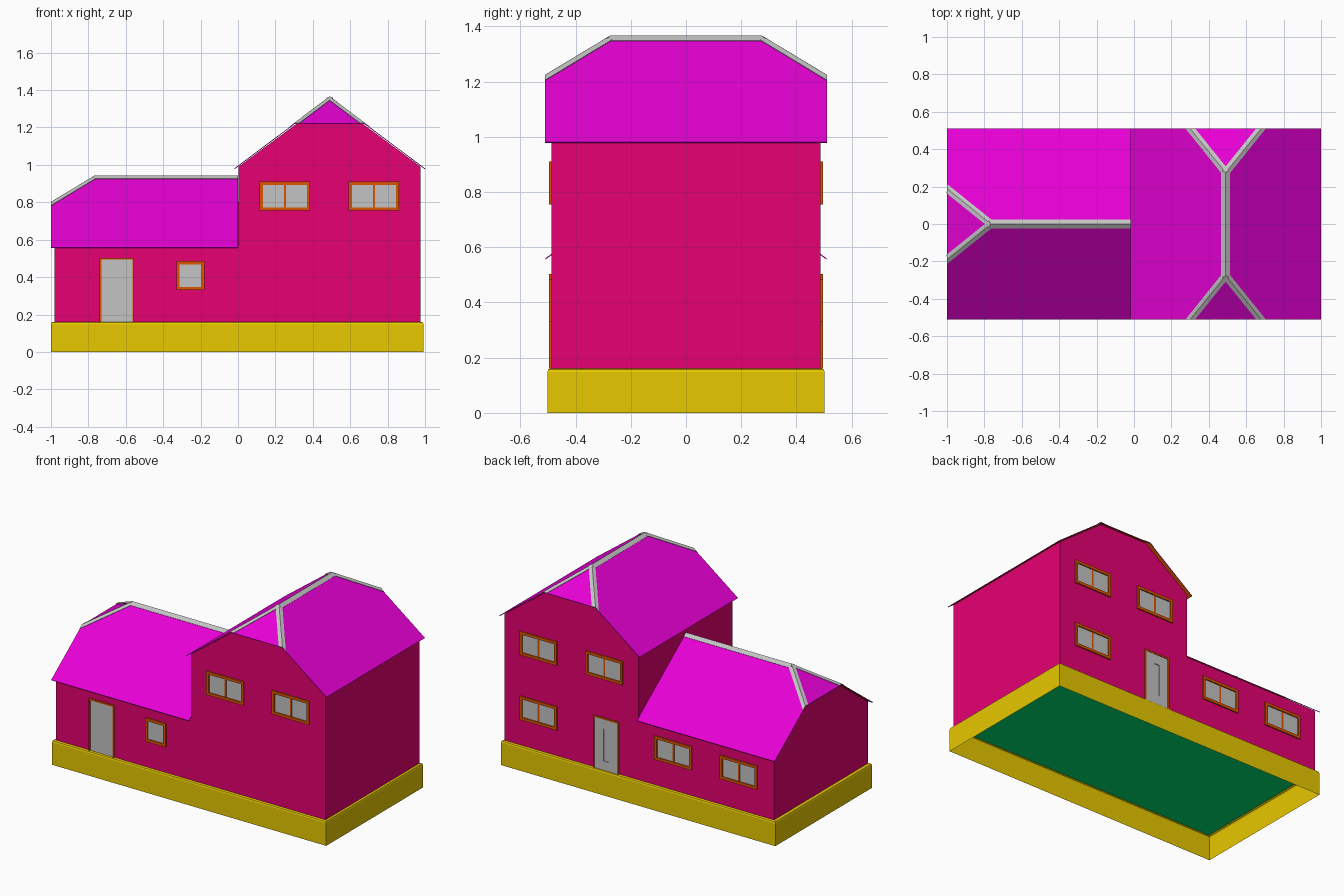
import bpy, bmesh
from mathutils import Vector

if "Cube" in bpy.data.objects:
    bpy.data.objects.remove(bpy.data.objects["Cube"])


def material(name, r, g, b):
    lin = lambda c: ((c / 255 + 0.055) / 1.055) ** 2.4 if c > 10 else c / 255 / 12.92
    m = bpy.data.materials.new(name)
    m.diffuse_color = (lin(r), lin(g), lin(b), 1)
    m.use_nodes = True
    m.node_tree.nodes["Principled BSDF"].inputs["Base Color"].default_value = m.diffuse_color
    return m


PINK = material("wall pink", 230, 0, 114)
MAGENTA = material("roof magenta", 231, 0, 213)
GREY = material("light grey", 196, 196, 196)
YELLOW = material("plinth yellow", 231, 200, 0)
ORANGE = material("frame orange", 222, 84, 0)
GREEN = material("floor green", 0, 230, 116)


def finish(name, bm, *mats):
    me = bpy.data.meshes.new(name)
    bm.to_mesh(me)
    bm.free()
    for m in mats:
        me.materials.append(m)
    ob = bpy.data.objects.new(name, me)
    bpy.context.collection.objects.link(ob)
    return ob


def face(bm, pts):
    return bm.faces.new([bm.verts.new(p) for p in pts])


def face_up(bm, pts):
    f = face(bm, pts)
    f.normal_update()
    if f.normal.z < 0:
        f.normal_flip()
    return f


def box(bm, x0, x1, y0, y1, z0, z1):
    vs = bmesh.ops.create_cube(bm, size=1)["verts"]
    for v in vs:
        v.co = ((x0 + x1) / 2 + v.co.x * (x1 - x0),
                (y0 + y1) / 2 + v.co.y * (y1 - y0),
                (z0 + z1) / 2 + v.co.z * (z1 - z0))


# Shared half-hipped section: u across, v along the ridge, w above the eaves
HALF, RISE, HIP_W, HIP_U, HIP_LEN = 0.51, 0.382, 0.24, 0.189, 0.235
WALL_Y, FLOOR = 0.487, 0.16


def tall(u, v, w):
    return Vector((0.49 + u, v, 0.981 + w))


def low(u, v, w):
    return Vector((v, u, 0.559 + w))


def walls(name, place, v0, v1, eave):
    prof = [(-WALL_Y, FLOOR - eave), (WALL_Y, FLOOR - eave), (WALL_Y, 0.009),
            (0.171, 0.243), (-0.171, 0.243), (-WALL_Y, 0.009)]
    bm = bmesh.new()
    f = face(bm, [place(u, v0, w) for u, w in prof])
    ext = bmesh.ops.extrude_face_region(bm, geom=[f])["geom"]
    move = place(0, v1, 0) - place(0, v0, 0)
    bmesh.ops.translate(bm, verts=[g for g in ext if isinstance(g, bmesh.types.BMVert)], vec=move)
    bmesh.ops.recalc_face_normals(bm, faces=bm.faces)
    finish(name, bm, PINK)


def roof(name, place, v0, v1, hip_both):
    r0, r1 = v0 + HIP_LEN, v1 - HIP_LEN if hip_both else v1
    ends = [(v0, r0)] + ([(v1, r1)] if hip_both else [])
    # Slopes and hip triangles
    bm = bmesh.new()
    for s in (-1, 1):
        pts = [(s * HALF, v0, 0), (s * HALF, v1, 0)]
        if hip_both:
            pts.append((s * HIP_U, v1, HIP_W))
        pts += [(0, r1, RISE), (0, r0, RISE), (s * HIP_U, v0, HIP_W)]
        face_up(bm, [place(*p) for p in pts])
    for v, r in ends:
        face_up(bm, [place(-HIP_U, v, HIP_W), place(HIP_U, v, HIP_W), place(0, r, RISE)])
    bmesh.ops.remove_doubles(bm, verts=bm.verts, dist=1e-5)
    sol = finish(name, bm, MAGENTA, ORANGE).modifiers.new("thickness", "SOLIDIFY")
    sol.thickness, sol.offset, sol.material_offset = 0.004, -1, 1

    # Folded caps along the ridge and hips, trimmed flush with the gable ends
    bm = bmesh.new()

    def cap(a, b, sides, width):
        e = (b - a).normalized()
        for p in sides:
            d = (p - a) - (p - a).dot(e) * e
            d = d.normalized() * width
            face_up(bm, [a, b, b + d, a + d])

    cap(place(0, r0, RISE), place(0, r1, RISE), [place(s * HALF, r0, 0) for s in (-1, 1)], 0.028)
    for v, r in ends:
        for s in (-1, 1):
            a, b = place(0, r, RISE), place(s * HIP_U, v, HIP_W)
            cap(a, a + (b - a) * 1.25,
                [place(s * HALF, r, 0), place(-s * HIP_U, v, HIP_W)], 0.021)
    for v, r in ends:
        bmesh.ops.bisect_plane(bm, geom=bm.verts[:] + bm.edges[:] + bm.faces[:],
                               plane_co=place(0, v, 0),
                               plane_no=place(0, v, 0) - place(0, r, 0), clear_outer=True)
    bmesh.ops.remove_doubles(bm, verts=bm.verts, dist=1e-5)
    sol = finish(name + "_ridge_caps", bm, GREY).modifiers.new("thickness", "SOLIDIFY")
    sol.thickness, sol.offset = 0.003, 1


walls("tall_walls", tall, -WALL_Y, WALL_Y, 0.981)
walls("low_walls", low, -0.98, 0.01, 0.559)
roof("tall_roof", tall, -0.51, 0.51, True)
roof("low_roof", low, -1.0, 0.0, False)

# Plinth: open-bottomed skirt with a chamfered top lip
bm = bmesh.new()
rings = []
for inset, z in ((0, 0), (0, 0.148), (0.003, 0.157), (0.011, 0.161), (0.04, 0.161)):
    x0, x1, y = -1 + inset, 0.992 - inset, 0.502 - inset
    rings.append([bm.verts.new(p) for p in ((x0, -y, z), (x1, -y, z), (x1, y, z), (x0, y, z))])
for a, b in zip(rings, rings[1:]):
    for i in range(4):
        j = (i + 1) % 4
        bm.faces.new((a[i], a[j], b[j], b[i]))
finish("plinth", bm, YELLOW)

# Floor slab seen from below
bm = bmesh.new()
box(bm, -0.978, 0.972, -0.483, 0.483, 0.153, 0.159)
finish("floor", bm, GREEN)


def ring(bm, outer, inner, y0, y1):
    (a0, a1, c0, c1), (b0, b1, d0, d1) = outer, inner
    box(bm, a0, b0, y0, y1, c0, c1)
    box(bm, b1, a1, y0, y1, c0, c1)
    box(bm, b0, b1, y0, y1, d1, c1)
    if d0 > c0:
        box(bm, b0, b1, y0, y1, c0, d0)


def span(side, depth):
    return sorted((side * (WALL_Y - 0.001), side * (WALL_Y + depth)))


def window(name, side, x0, x1, z0, z1, mullion=True):
    t = 0.018
    bm = bmesh.new()
    ring(bm, (x0, x1, z0, z1), (x0 + t, x1 - t, z0 + t, z1 - t), *span(side, 0.0085))
    if mullion:
        c = (x0 + x1) / 2
        box(bm, c - 0.006, c + 0.006, *span(side, 0.004), z0 + t, z1 - t)
    finish(name + "_frame", bm, ORANGE)
    bm = bmesh.new()
    box(bm, x0 + t, x1 - t, *span(side, 0.001), z0 + t, z1 - t)
    finish(name + "_glass", bm, GREY)


def door(name, side, x0, x1, z1, recess=None):
    t = 0.01
    bm = bmesh.new()
    ring(bm, (x0, x1, FLOOR, z1), (x0 + t, x1 - t, FLOOR, z1 - t), *span(side, 0.0085))
    finish(name + "_frame", bm, ORANGE)
    bm = bmesh.new()
    panel = (x0 + t, x1 - t, FLOOR, z1 - t)
    if recess:
        ring(bm, panel, recess, *span(side, 0.006))
        box(bm, *recess[:2], *span(side, 0.001), *recess[2:])
    else:
        box(bm, *panel[:2], *span(side, 0.002), *panel[2:])
    finish(name + "_panel", bm, GREY)


# Openings: upper windows match front and back
WIDE = ((0.116, 0.386), (0.592, 0.862))
for label, side in (("front", -1), ("back", 1)):
    for i, (x0, x1) in enumerate(WIDE):
        window(f"{label}_upper_window_{i + 1}", side, x0, x1, 0.755, 0.91)
for i, (x0, x1) in enumerate(WIDE):
    window(f"back_low_window_{i + 1}", 1, -x1, -x0, 0.33, 0.485)
window("back_ground_window", 1, *WIDE[1], 0.33, 0.485)
window("front_small_window", -1, -0.33, -0.18, 0.33, 0.485, mullion=False)
door("front_door", -1, -0.74, -0.555, 0.503)
door("back_door", 1, 0.145, 0.33, 0.503, (0.218, 0.255, 0.22, 0.43))
